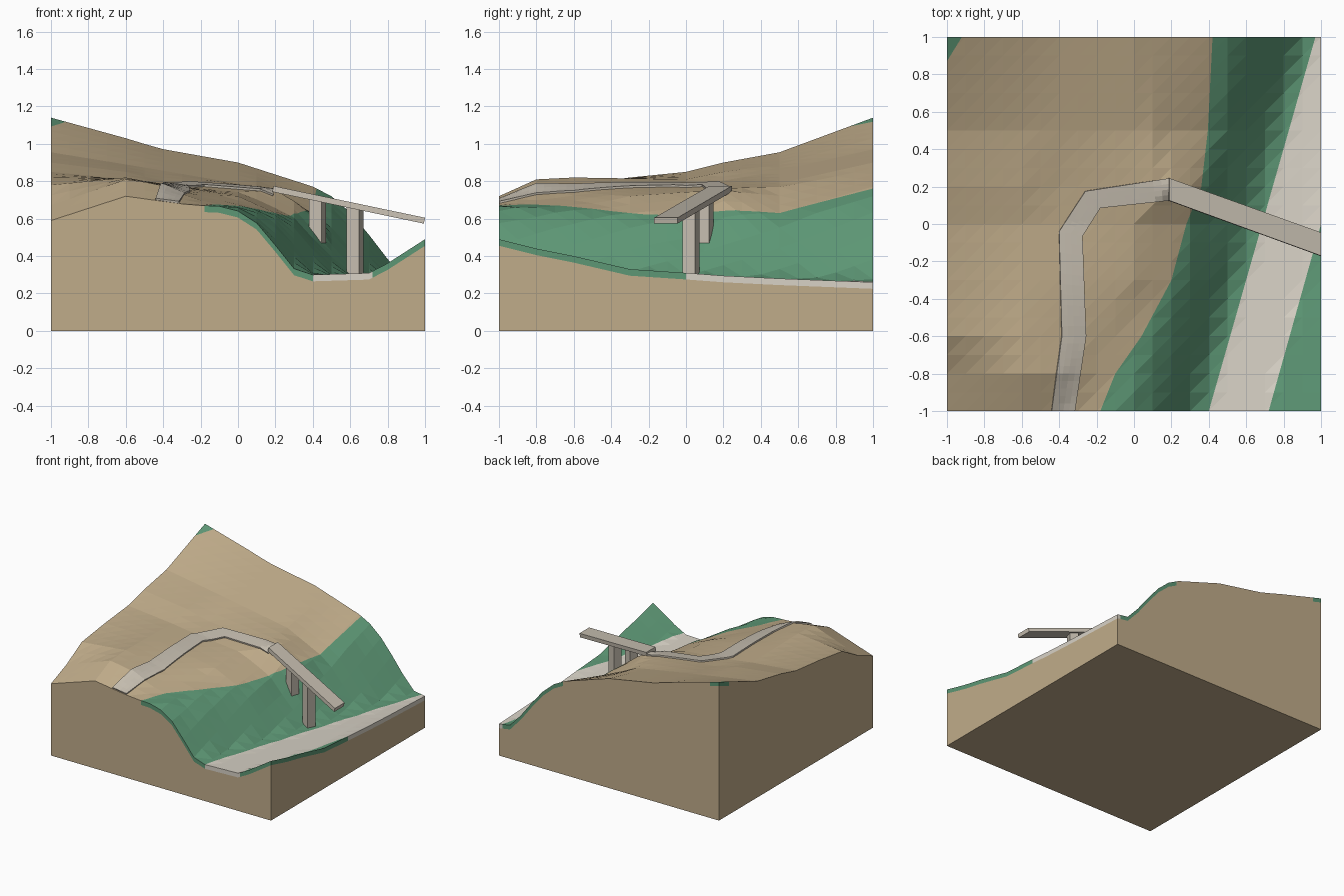
import bpy, bmesh, math
from mathutils import Vector

if "Cube" in bpy.data.objects:
    bpy.data.objects.remove(bpy.data.objects["Cube"])


def material(name, rgb):
    m = bpy.data.materials.new(name)
    lin = [(c / 255 / 12.92) if c < 11 else ((c / 255 + 0.055) / 1.055) ** 2.4 for c in rgb]
    m.diffuse_color = (*lin, 1)
    m.use_nodes = True
    m.node_tree.nodes["Principled BSDF"].inputs["Base Color"].default_value = m.diffuse_color
    return m


TAN = material("tan earth", (192, 172, 138))
GREEN = material("green slope", (93, 151, 117))
ROAD = material("valley road grey", (216, 210, 198))
PATH = material("path grey", (198, 190, 176))

# Cross sections: y, heights at x = -1, -0.6, -0.42, crest (x, z), slope top (x, z),
# mid slope height, height at x = 1
ROWS = [
    (-1.0, .59, .72, .695, -.27, .675, -.18, .67, .57, .49),
    (-0.8, .67, .81, .785, -.25, .71, -.10, .675, .56, .44),
    (-0.6, .78, .82, .785, -.15, .71, .04, .665, .55, .40),
    (-0.3, .82, .815, .79, 0.0, .72, .20, .63, .54, .33),
    (0.0, .85, .81, .785, 0.02, .74, .28, .62, .50, .31),
    (0.2, .90, .85, .805, .20, .752, .36, .66, .51, .295),
    (0.5, .955, .89, .86, .10, .77, .395, .63, .51, .28),
    (1.0, 1.14, 1.03, .975, 0.0, .90, .42, .765, .54, .26),
]
STEP, N = 0.1, 20
LAYER = 0.035


def row_at(y):
    for a, b in zip(ROWS, ROWS[1:]):
        if y <= b[0] + 1e-6:
            t = (y - a[0]) / (b[0] - a[0])
            return [p + (q - p) * t for p, q in zip(a, b)]
    return ROWS[-1]


def road_left(y):
    return 0.4 + 0.285 * (y + 1)


def road_right(y):
    return 0.72 + 0.28 * (y + 1)


def section_height(x, y):
    _, z0, z1, z2, cx, cz, bx, bz, mz, ez = row_at(y)
    left = road_left(y)
    floor = 0.28 - 0.02 * y
    toe, mid = left - 0.09, left - 0.29
    knots = [(-1, z0), (-.6, z1), (-.42, z2), (cx, cz), (bx, bz),
             ((bx + mid) / 2, (bz + mz) / 2 + .15 * (mid - bx)), (mid, mz),
             (toe, floor + .02), (left, floor), (min(road_right(y), .99), floor + .01), (1, ez)]
    for (xa, za), (xb, zb) in zip(knots, knots[1:]):
        if x <= xb + 1e-6:
            return za + (zb - za) * (x - xa) / (xb - xa)
    return ez


HEIGHT = [[section_height(-1 + i * STEP, -1 + j * STEP) for i in range(N + 1)] for j in range(N + 1)]


def ground(x, y):
    """Height on the triangulated grid."""
    u, v = (x + 1) / STEP, (y + 1) / STEP
    i, j = min(max(int(u), 0), N - 1), min(max(int(v), 0), N - 1)
    u, v = u - i, v - j
    a, b, c, d = HEIGHT[j][i], HEIGHT[j][i + 1], HEIGHT[j + 1][i + 1], HEIGHT[j + 1][i]
    return a + (b - a) * u + (c - b) * v if u > v else a + (d - a) * v + (c - d) * u


def add_object(name, bm, mats):
    me = bpy.data.meshes.new(name)
    bm.to_mesh(me)
    bm.free()
    ob = bpy.data.objects.new(name, me)
    bpy.context.collection.objects.link(ob)
    for m in mats:
        me.materials.append(m)
    return ob


def cut(bm, faces, p, q):
    """Slice faces with the upright plane through p and q."""
    n = Vector((q[1] - p[1], p[0] - q[0], 0)).normalized()
    geom = list(set(faces) | {e for f in faces for e in f.edges} | {v for f in faces for v in f.verts})
    bmesh.ops.bisect_plane(bm, geom=geom, dist=1e-5, plane_co=(p[0], p[1], 0), plane_no=n)


# Hillside surface
bm = bmesh.new()
grid = [[bm.verts.new((-1 + i * STEP, -1 + j * STEP, HEIGHT[j][i])) for i in range(N + 1)]
        for j in range(N + 1)]
for j in range(N):
    for i in range(N):
        a, b, c, d = grid[j][i], grid[j][i + 1], grid[j + 1][i + 1], grid[j + 1][i]
        bm.faces.new((a, b, c))
        bm.faces.new((a, c, d))

# Cut the colour borders: top of the green slope, road edges, far corner
for j in range(N):
    ya, yb = -1 + j * STEP, -1 + (j + 1) * STEP
    strip = [f for f in bm.faces if ya < f.calc_center_median().y < yb]
    cut(bm, strip, (row_at(ya)[6], ya), (row_at(yb)[6], yb))
CORNER = ((-1, .87), (-.92, 1))
cut(bm, bm.faces[:], (road_left(-1), -1), (road_left(1), 1))
cut(bm, bm.faces[:], (road_right(-1), -1), (road_right(0), 0))
cut(bm, [f for f in bm.faces if f.calc_center_median().x < -.7 and f.calc_center_median().y > .7], *CORNER)

for f in bm.faces:
    x, y, _ = f.calc_center_median()
    if road_left(y) < x < road_right(y):
        f.material_index = 2
    elif x > row_at(y)[6] or y > .87 + (x + 1) * .13 / .08:
        f.material_index = 1

# Coloured surface layer on the side walls, earth below it, flat base
low, base = {}, {}
for e in [e for e in bm.edges if e.is_boundary]:
    loop = e.link_loops[0]
    a, b = loop.vert, loop.link_loop_next.vert
    for v in (a, b):
        if v not in low:
            low[v] = bm.verts.new((v.co.x, v.co.y, v.co.z - LAYER))
            base[v] = bm.verts.new((v.co.x, v.co.y, 0))
    rim = bm.faces.new((b, a, low[a], low[b]))
    rim.material_index = loop.face.material_index
    bm.faces.new((low[b], low[a], base[a], base[b]))
ring = sorted(base.values(), key=lambda v: -math.atan2(v.co.y, v.co.x))
bm.faces.new(ring)
add_object("hillside", bm, [TAN, GREEN, ROAD])


# Path and bridge outline, as left and right edge pairs
EDGES = [((-.44, -1), (-.315, -1)), ((-.385, -.6), (-.255, -.6)), ((-.4, -.04), (-.275, -.065)),
         ((-.26, .175), (-.18, .085)), ((.19, .245), (.19, .125)), ((1, -.045), (1, -.17))]


def deck_height(x, y):
    return .775 + (.605 - .775) * (x - .19) / .81


def path_height(x, y):
    return ground(x, y) + .012


def ribbon(name, pairs, height, along, across):
    bm = bmesh.new()
    rows = []
    for k, (p, q) in enumerate(zip(pairs, pairs[1:])):
        for s in range(0 if k == 0 else 1, along + 1):
            t = s / along
            l = Vector(p[0]).lerp(Vector(q[0]), t)
            r = Vector(p[1]).lerp(Vector(q[1]), t)
            pts = [l.lerp(r, w / across) for w in range(across + 1)]
            rows.append([bm.verts.new((c.x, c.y, height(c.x, c.y))) for c in pts])
    for a, b in zip(rows, rows[1:]):
        for w in range(across):
            bm.faces.new((a[w], a[w + 1], b[w + 1], b[w]))
    ob = add_object(name, bm, [PATH])
    mod = ob.modifiers.new("thickness", 'SOLIDIFY')
    mod.thickness = .032
    mod.offset = -1


ribbon("hill_path", EDGES[:5], path_height, 10, 4)
ribbon("bridge_deck", EDGES[4:], deck_height, 1, 1)

# Bridge pillars, turned to follow the deck
for k, (x, y, bottom) in enumerate([(.625, .027, .27), (.425, .103, .42)]):
    top = deck_height(x, y) - .02
    bpy.ops.mesh.primitive_cube_add(size=1, location=(x, y, (top + bottom) / 2),
                                    rotation=(0, 0, math.radians(-20)))
    ob = bpy.context.object
    ob.name = f"bridge_pillar_{k + 1}"
    ob.scale = (.07, .07, top - bottom)
    ob.data.materials.append(PATH)
